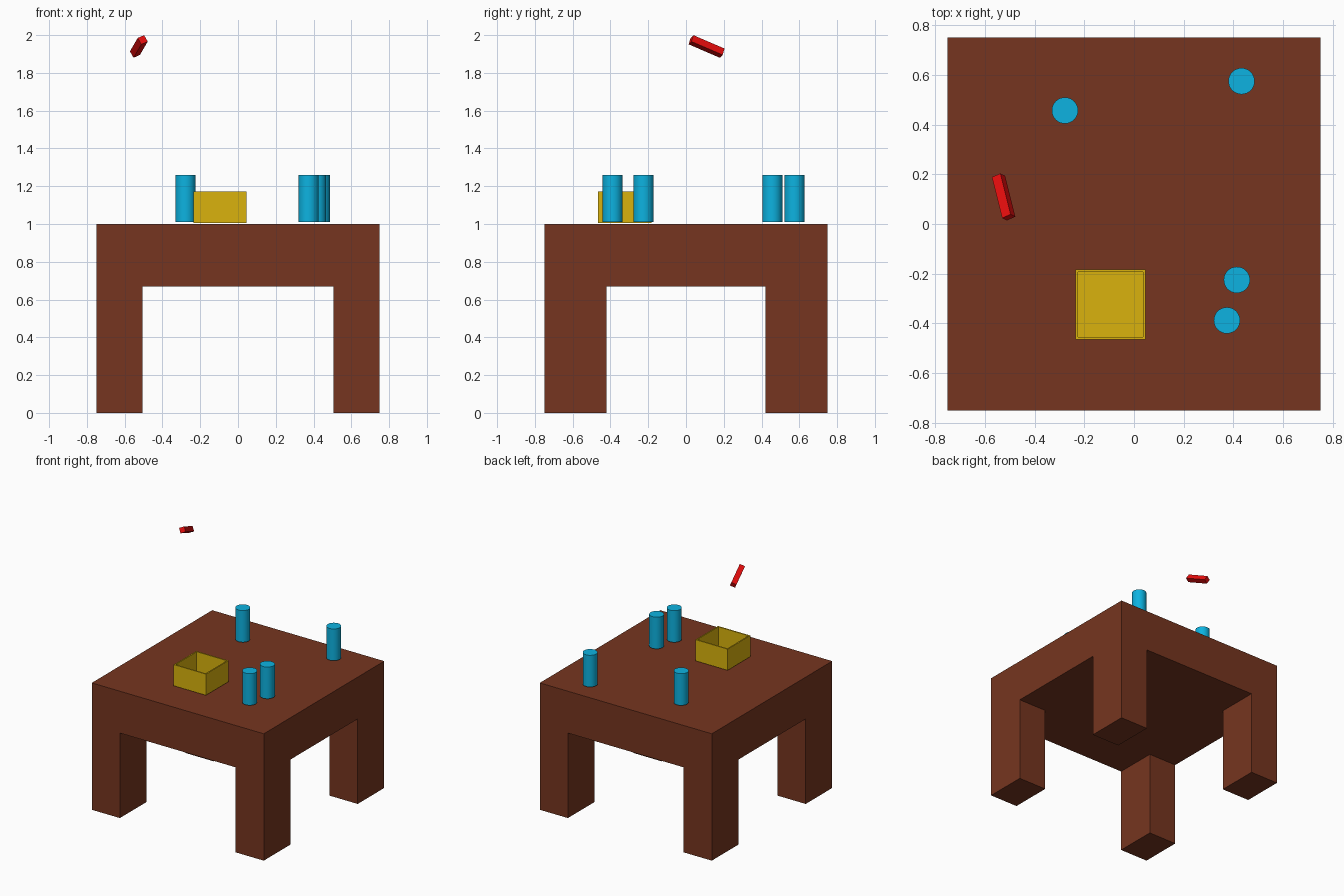
import bpy, bmesh, math
from mathutils import Matrix, Vector

if "Cube" in bpy.data.objects:
    bpy.data.objects.remove(bpy.data.objects["Cube"])


def material(name, rgb):
    m = bpy.data.materials.new(name)
    m.diffuse_color = (*rgb, 1)
    m.use_nodes = True
    m.node_tree.nodes["Principled BSDF"].inputs["Base Color"].default_value = m.diffuse_color
    return m


BROWN = material("brown", (0.18, 0.036, 0.014))
YELLOW = material("yellow", (0.70, 0.45, 0.004))
BLUE = material("blue", (0.004, 0.45, 0.75))
RED = material("red", (0.80, 0.004, 0.004))


def add_object(name, bm, mat):
    bmesh.ops.recalc_face_normals(bm, faces=bm.faces[:])
    mesh = bpy.data.meshes.new(name)
    bm.to_mesh(mesh)
    bm.free()
    mesh.materials.append(mat)
    ob = bpy.data.objects.new(name, mesh)
    bpy.context.collection.objects.link(ob)
    return ob


def box(lo, hi):
    lo, hi = Vector(lo), Vector(hi)
    bm = bmesh.new()
    bmesh.ops.create_cube(bm, size=1, matrix=Matrix.Translation((lo + hi) / 2)
                          @ Matrix.Diagonal((*(hi - lo), 1)))
    return bm


# Table: slab cut into a 3 x 3 pattern, corner cells pulled down into legs
LEG_X, LEG_Y, UNDER = 0.505, 0.42, 0.67
bm = box((-0.75, -0.75, UNDER), (0.75, 0.75, 1.0))
for s in (-1, 1):
    for co, no in (((s * LEG_X, 0, 0), (1, 0, 0)), ((0, s * LEG_Y, 0), (0, 1, 0))):
        bmesh.ops.bisect_plane(bm, geom=bm.verts[:] + bm.edges[:] + bm.faces[:],
                               plane_co=co, plane_no=no)
bm.normal_update()
corners = []
for f in bm.faces:
    c = f.calc_center_median()
    if f.normal.z < -0.9 and abs(c.x) > LEG_X and abs(c.y) > LEG_Y:
        corners.append(f)
for f in bmesh.ops.extrude_discrete_faces(bm, faces=corners)["faces"]:
    for v in f.verts:
        v.co.z = 0
bmesh.ops.recalc_face_normals(bm, faces=bm.faces[:])
bmesh.ops.dissolve_limit(bm, angle_limit=0.01, verts=bm.verts[:], edges=bm.edges[:])
add_object("table", bm, BROWN)

# Open tray: inset the top face and sink it
bm = box((-0.235, -0.465, 1.006), (0.046, -0.183, 1.173))
bm.normal_update()
top = [f for f in bm.faces if f.normal.z > 0.9]
bmesh.ops.inset_region(bm, faces=top, thickness=0.014)
inner = bmesh.ops.extrude_discrete_faces(bm, faces=top)["faces"][0]
for v in inner.verts:
    v.co.z = 1.02
add_object("open_box", bm, YELLOW)

# Standing cylinders
for x, y in ((-0.278, 0.457), (0.433, 0.575), (0.414, -0.225), (0.374, -0.388)):
    bpy.ops.mesh.primitive_cylinder_add(vertices=32, radius=0.053, depth=0.25,
                                        location=(x, y, 1.135))
    ob = bpy.context.object
    ob.name = "cylinder"
    ob.data.materials.append(BLUE)
    bpy.ops.object.shade_smooth_by_angle(angle=math.radians(30))

# Floating bar: long axis dips toward the back, rolled about itself
axis = Vector((-0.25, 1, -0.43)).normalized()
side = axis.cross(Vector((0, 0, 1))).normalized()
up = side.cross(axis)
basis = Matrix((side, axis, up)).transposed().to_4x4()
bm = box((-0.02, -0.092, -0.02), (0.02, 0.092, 0.02))
bar = add_object("bar", bm, RED)
bar.matrix_world = (Matrix.Translation((-0.525, 0.109, 1.94)) @ basis
                    @ Matrix.Rotation(math.radians(-24), 4, 'Y'))
